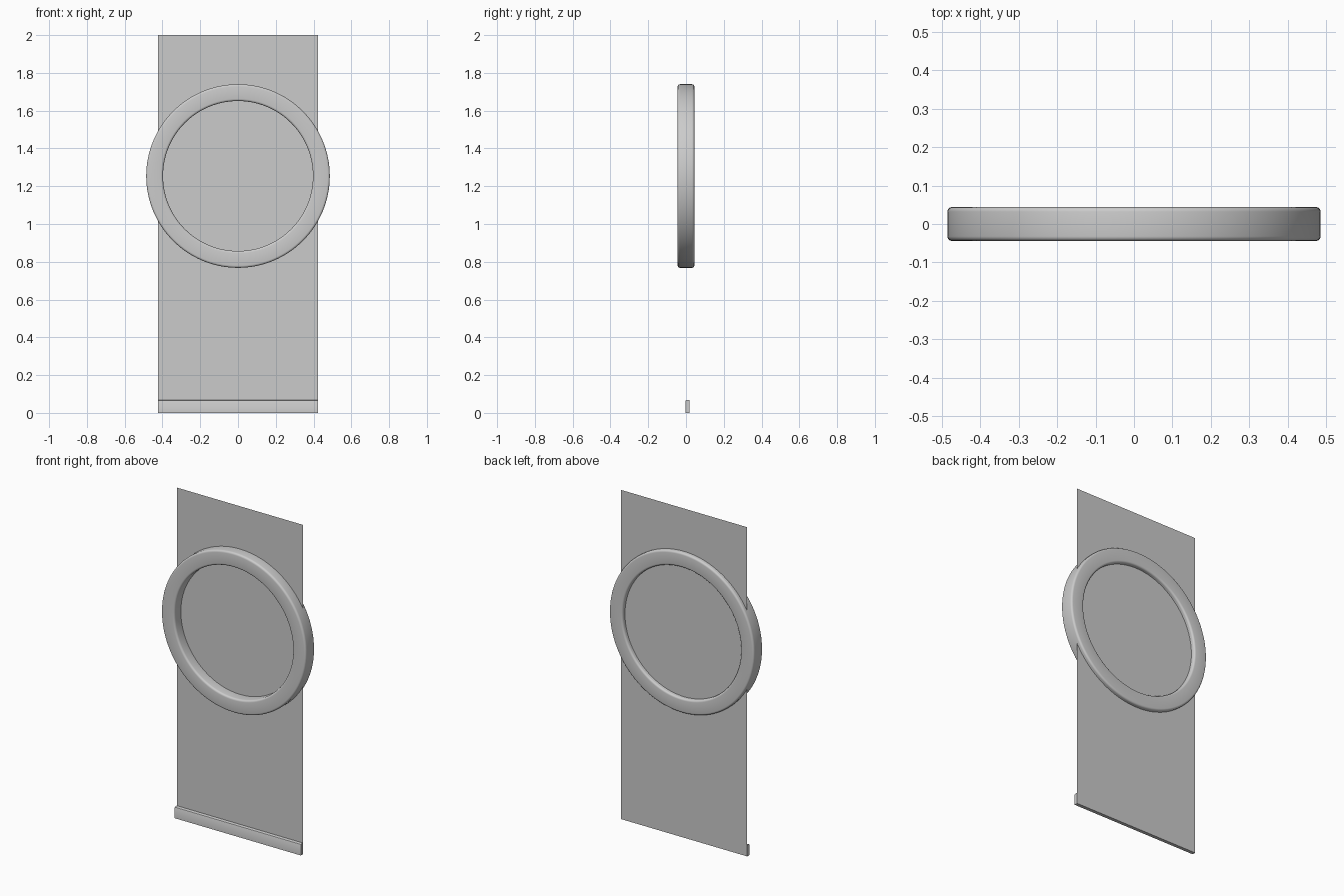
import bpy, bmesh, math

if "Cube" in bpy.data.objects:
    bpy.data.objects.remove(bpy.data.objects["Cube"])

W = 0.424          # half width of the panel
RING_Z = 1.254     # height of the ring centre


def make_object(name, bm, smooth=True):
    bmesh.ops.recalc_face_normals(bm, faces=bm.faces[:])
    mesh = bpy.data.meshes.new(name)
    bm.to_mesh(mesh)
    bm.free()
    ob = bpy.data.objects.new(name, mesh)
    bpy.context.collection.objects.link(ob)
    if smooth:
        bpy.ops.object.select_all(action='DESELECT')
        ob.select_set(True)
        bpy.context.view_layer.objects.active = ob
        bpy.ops.object.shade_smooth_by_angle(angle=math.radians(35))
    return ob


# Thin flat panel, set slightly behind the centre of the ring
bm = bmesh.new()
panel = [(-W, 0.038), (W, 0.038), (W, 2.0), (-W, 2.0)]
bm.faces.new([bm.verts.new((x, 0.0185, z)) for x, z in panel])
make_object("panel", bm, smooth=False)

# Round window ring: rounded rectangular section swept round the y axis
R_IN, R_OUT, HALF, FILLET = 0.397, 0.486, 0.044, 0.012
profile = []
corners = [(R_OUT - FILLET, HALF - FILLET, 0), (R_IN + FILLET, HALF - FILLET, 90),
           (R_IN + FILLET, FILLET - HALF, 180), (R_OUT - FILLET, FILLET - HALF, 270)]
for r, y, start in corners:
    for k in range(5):
        a = math.radians(start + 90 * k / 4)
        profile.append((r + FILLET * math.cos(a), y + FILLET * math.sin(a)))

SEG = 128
bm = bmesh.new()
loops = []
for i in range(SEG):
    t = 2 * math.pi * i / SEG
    loops.append([bm.verts.new((r * math.cos(t), y, RING_Z + r * math.sin(t)))
                  for r, y in profile])
n = len(profile)
for i in range(SEG):
    a, b = loops[i], loops[(i + 1) % SEG]
    for j in range(n):
        k = (j + 1) % n
        bm.faces.new((a[j], a[k], b[k], b[j]))
make_object("window_ring", bm)

# Bottom rail in front of the panel, with a softened top front edge
section = [(-0.003, 0.0), (0.018, 0.0), (0.018, 0.068), (0.003, 0.068),
           (-0.001, 0.066), (-0.003, 0.062)]
bm = bmesh.new()
left, right = [[bm.verts.new((x, y, z)) for y, z in section] for x in (-W, W)]
bm.faces.new(left)
bm.faces.new(right[::-1])
for j in range(len(section)):
    k = (j + 1) % len(section)
    bm.faces.new((left[j], right[j], right[k], left[k]))
make_object("bottom_rail", bm)
